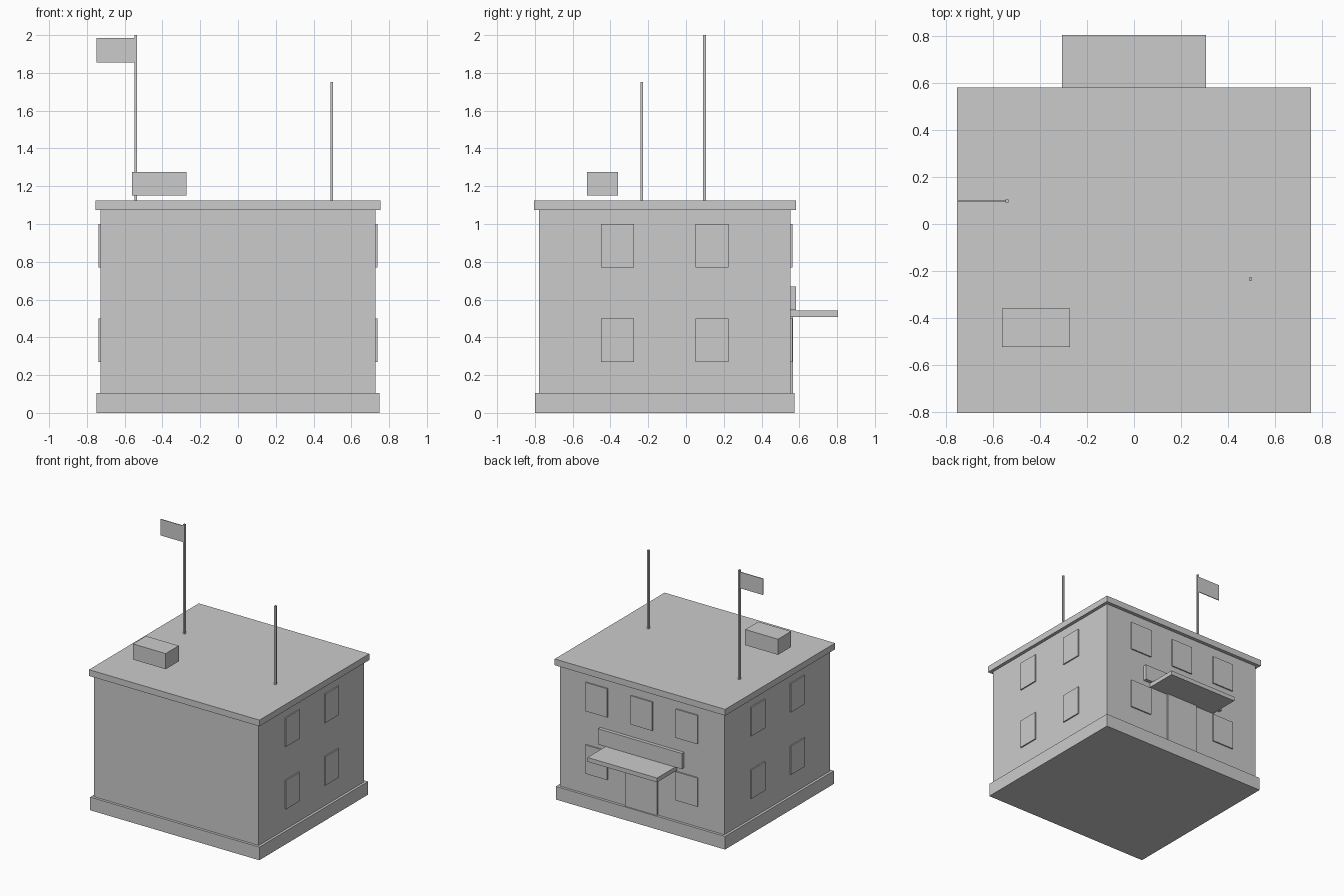
import bpy
import bmesh
from mathutils import Vector

if "Cube" in bpy.data.objects:
    bpy.data.objects.remove(bpy.data.objects["Cube"], do_unlink=True)

GREY = (0.6, 0.6, 0.6, 1)
plaster = bpy.data.materials.new("plain_grey")
plaster.use_nodes = True
plaster.diffuse_color = GREY
plaster.node_tree.nodes["Principled BSDF"].inputs["Base Color"].default_value = GREY


def box(name, x, y, z):
    """Flat-faced box spanning the (low, high) range on each axis."""
    bm = bmesh.new()
    bmesh.ops.create_cube(bm, size=1)
    low, high = (Vector(corner) for corner in zip(x, y, z))
    for v in bm.verts:
        v.co = (low + high) / 2 + v.co * (high - low)
    mesh = bpy.data.meshes.new(name)
    bm.to_mesh(mesh)
    bm.free()
    mesh.materials.append(plaster)
    obj = bpy.data.objects.new(name, mesh)
    bpy.context.collection.objects.link(obj)
    return obj


def around(centre, half):
    return centre - half, centre + half


# Building shell, centred slightly forward of the origin
MID_Y = -0.112
WALL_X, WALL_Y = 0.728, 0.666
BACK = MID_Y + WALL_Y
ROOF = 1.125
box("foundation", around(0, 0.748), around(MID_Y, 0.687), (0, 0.105))
box("walls", around(0, WALL_X), around(MID_Y, WALL_Y), (0.105, 1.075))
box("roof_slab", around(0, 0.754), around(MID_Y, 0.694), (1.075, ROOF))

# Windows: two storeys on both sides and on the back
for floor, sill in (("lower", 0.27), ("upper", 0.77)):
    height = (sill, sill + 0.23)
    for side, sign in (("left", 1), ("right", -1)):
        for place, offset in (("front", -0.25), ("back", 0.25)):
            box(f"{side}_{place}_{floor}_window", around(sign * WALL_X, 0.01),
                around(MID_Y + offset, 0.087), height)
        box(f"back_{side}_{floor}_window", around(sign * 0.4, 0.096),
            around(BACK, 0.01), height)
box("back_middle_upper_window", around(0, 0.096), around(BACK, 0.01), (0.77, 1.0))

# Entrance at the back
box("door", around(0, 0.14), around(BACK, 0.012), (0.105, 0.51))
box("canopy", around(0, 0.308), (BACK, 0.805), (0.508, 0.542))
box("sign_board", around(0, 0.37), (BACK, 0.582), (0.545, 0.67))

# Rooftop equipment
box("rooftop_unit", (-0.562, -0.272), (-0.525, -0.36), (1.15, 1.275))
box("antenna", around(0.497, 0.007), around(-0.235, 0.007), (ROOF, 1.753))
box("flagpole", around(-0.542, 0.007), around(0.098, 0.007), (ROOF, 2))
box("flag", (-0.75, -0.536), around(0.098, 0.003), (1.855, 1.985))
